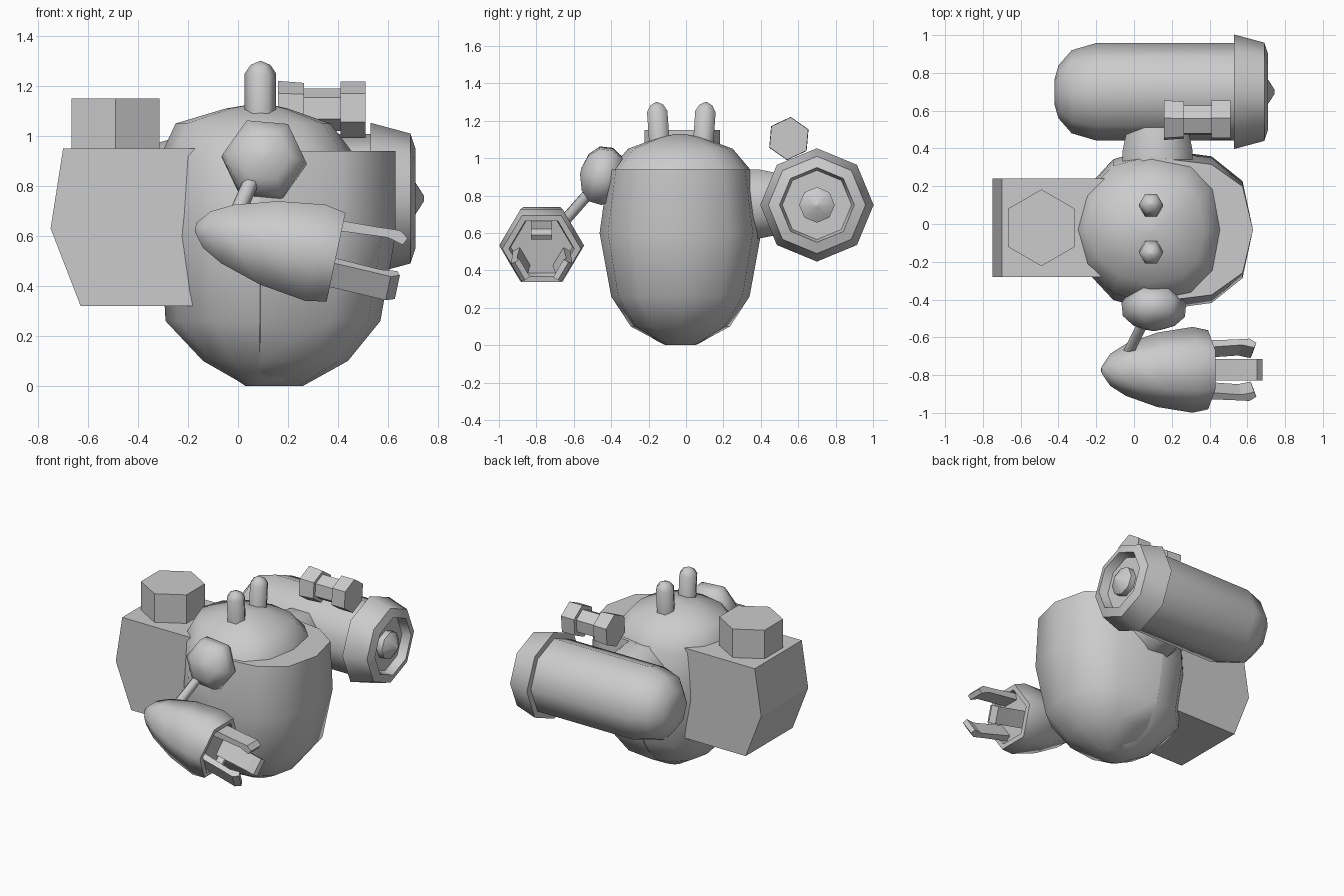
import bpy, math
from mathutils import Vector, Matrix

if "Cube" in bpy.data.objects:
    bpy.data.objects.remove(bpy.data.objects["Cube"])


def make(name, verts, faces, angle):
    mesh = bpy.data.meshes.new(name)
    mesh.from_pydata([tuple(v) for v in verts], [], faces)
    obj = bpy.data.objects.new(name, mesh)
    bpy.context.collection.objects.link(obj)
    bpy.ops.object.select_all(action='DESELECT')
    obj.select_set(True)
    bpy.context.view_layer.objects.active = obj
    bpy.ops.object.mode_set(mode='EDIT')
    bpy.ops.mesh.select_all(action='SELECT')
    bpy.ops.mesh.normals_make_consistent(inside=False)
    bpy.ops.object.mode_set(mode='OBJECT')
    if angle:
        bpy.ops.object.shade_smooth_by_angle(angle=math.radians(angle))
    return obj


def loft(name, rings, angle=0):
    """Skin equal-length rings and cap both ends."""
    n = len(rings[0])
    verts = [p for r in rings for p in r]
    faces = [(i * n + j, i * n + (j + 1) % n, (i + 1) * n + (j + 1) % n, (i + 1) * n + j)
             for i in range(len(rings) - 1) for j in range(n)]
    faces += [tuple(range(n))[::-1], tuple(range(len(verts) - n, len(verts)))]
    return make(name, verts, faces, angle)


def lathe(name, origin, axis, profile, sides, phase=0, angle=0, up=(0, 0, 1)):
    """Turn (distance, radius) pairs round an axis; phase is measured from 'up'."""
    w = Vector(axis).normalized()
    u = (Vector(up) - w * Vector(up).dot(w)).normalized()
    v = w.cross(u)
    rings = []
    for s, r in profile:
        rings.append([Vector(origin) + w * s + r * (u * math.cos(a) + v * math.sin(a))
                      for a in (math.radians(phase) + 2 * math.pi * k / sides for k in range(sides))])
    return loft(name, rings, angle)


def oval(z, back, front, ry, cx=0.09, cy=-0.03, p=0.8):
    """Body cross-section: round at the back, fuller at the front."""
    pts = []
    for k in range(12):
        c, s = math.cos(k * math.pi / 6), math.sin(k * math.pi / 6)
        if c > 0.01:
            c, s = c ** p, math.copysign(abs(s) ** p, s)
        pts.append(Vector((cx + (front - cx if c > 0 else cx - back) * c, cy + ry * s, z)))
    return pts


# Egg-shaped body
loft("body", [oval(*r) for r in [
    (0, 0.03, 0.24, 0.08), (0.02, 0, 0.27, 0.12), (0.1, -0.14, 0.38, 0.26),
    (0.26, -0.29, 0.44, 0.365), (0.6, -0.31, 0.48, 0.43), (0.92, -0.31, 0.47, 0.39),
    (1.05, -0.25, 0.37, 0.28), (1.11, -0.05, 0.2, 0.12), (1.13, 0.07, 0.11, 0.02)]], 50)

# Jaw shell in front with a ledge on top
loft("jaw_shell", [oval(*r, p=0.75) for r in [
    (0, 0.05, 0.26, 0.08), (0.1, 0.05, 0.44, 0.265), (0.26, 0.05, 0.57, 0.37),
    (0.6, 0.05, 0.63, 0.432), (0.94, 0.05, 0.63, 0.385)]], 50)

# Backpack tank and its hexagonal cap
side = [(-0.7, 0.95), (-0.75, 0.63), (-0.63, 0.32), (-0.1, 0.32), (-0.1, 0.95)]
loft("backpack", [[Vector((x, y, z)) for x, z in side] for y in (-0.28, 0.24)])
lathe("backpack_cap", (-0.49, -0.02, 0.93), (0, 0, 1), [(0, 0.203), (0.22, 0.203)], 6, up=(0, 1, 0))

# Ear pegs
for i, sgn in enumerate((-1, 1)):
    lathe(f"ear_{i + 1}", (0.09, -0.025 + sgn * 0.115, 1.05), (0, sgn * 0.07, 1),
          [(0, 0.063), (0.2, 0.063), (0.235, 0.04), (0.25, 0.005)], 6, angle=65, up=(1, 0, 0))

# Cannon with a recessed muzzle and a core, and its mount
lathe("cannon", (0, 0.7, 0.75), (1, 0, 0), [
    (-0.42, 0.07), (-0.4, 0.14), (-0.33, 0.22), (-0.2, 0.258), (0.53, 0.258), (0.53, 0.303),
    (0.69, 0.26), (0.71, 0.2), (0.65, 0.185)], 8, angle=48)
lathe("cannon_core", (0, 0.7, 0.75), (1, 0, 0), [(0.6, 0.095), (0.69, 0.095), (0.745, 0.01)], 8, angle=48)
lathe("cannon_mount", (0.125, 0.2, 0.755), (0, 1, 0), [(0, 0.2), (0.19, 0.2), (0.33, 0.17)], 8, 22.5, 48)

# Sight above the cannon
lathe("sight", (0, 0.55, 1.105), (1, 0, 0), [
    (0.16, 0.116), (0.265, 0.108), (0.265, 0.085), (0.41, 0.085), (0.41, 0.114), (0.51, 0.114)], 6, -5)

# Shoulder and thin arm
lathe("shoulder", (0.105, -0.45, 0.908), (0, -1, 0.2), [
    (-0.12, 0.05), (-0.09, 0.13), (-0.03, 0.172), (0.04, 0.165), (0.09, 0.11), (0.115, 0.02)], 6, 25, 65)
a, b = Vector((0.08, -0.46, 0.88)), Vector((-0.03, -0.68, 0.63))
lathe("upper_arm", a, b - a, [(0, 0.032), ((b - a).length, 0.032)], 6, angle=65)

# Claw gauntlet
origin, axis = Vector((-0.17, -0.772, 0.635)), Vector((0.978, 0, -0.208)).normalized()
lathe("gauntlet", origin, axis, [
    (0, 0.02), (0.045, 0.085), (0.13, 0.138), (0.3, 0.197), (0.49, 0.227), (0.575, 0.21),
    (0.575, 0.175), (0.53, 0.165)], 6, 30, 65)

# Three fingers set round the gauntlet opening
finger = [(0.5, 0.145), (0.7, 0.152), (0.805, 0.158), (0.84, 0.133), (0.826, 0.104), (0.76, 0.12), (0.5, 0.1)]
up = Vector((0.208, 0, 0.978)).normalized()
for i in range(3):
    turn = Matrix.Rotation(i * 2 * math.pi / 3, 3, axis)
    loft(f"finger_{i + 1}", [[origin + axis * s + turn @ (up * r + Vector((0, w, 0))) for s, r in finger]
                             for w in (-0.056, 0.056)])
